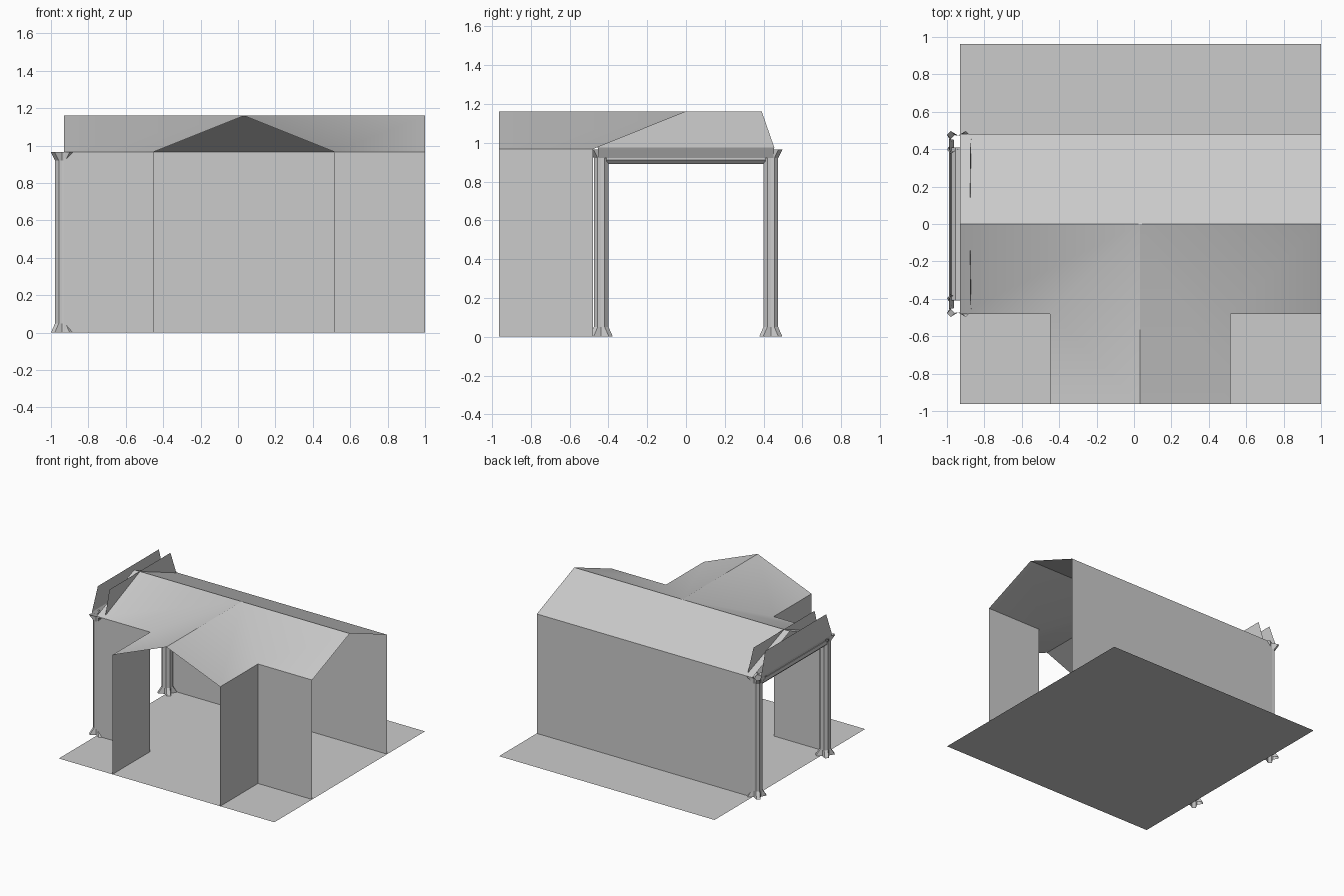
import bpy
import math

cube = bpy.data.objects.get("Cube")
if cube:
    bpy.data.objects.remove(cube, do_unlink=True)

grey = bpy.data.materials.new("plain_grey")
grey.use_nodes = True
colour = (0.6, 0.6, 0.6, 1)
grey.diffuse_color = colour
grey.node_tree.nodes["Principled BSDF"].inputs["Base Color"].default_value = colour


def build(name, verts, faces):
    mesh = bpy.data.meshes.new(name)
    mesh.from_pydata(verts, [], faces)
    mesh.materials.append(grey)
    obj = bpy.data.objects.new(name, mesh)
    bpy.context.collection.objects.link(obj)
    return obj


def wall(name, a, b):
    """Upright sheet between two plan points, up to the eaves."""
    verts = [(*a, 0), (*b, 0), (*b, EAVE), (*a, EAVE)]
    return build(name, verts, [(0, 1, 2, 3)])


def loft(name, rings, capped=False):
    """Join equal rings of points into a tube."""
    n = len(rings[0])
    verts = [p for ring in rings for p in ring]
    faces = [(k * n + i, k * n + (i + 1) % n, (k + 1) * n + (i + 1) % n, (k + 1) * n + i)
             for k in range(len(rings) - 1) for i in range(n)]
    if capped:
        faces += [tuple(range(n)), tuple(range(len(verts) - n, len(verts)))]
    return build(name, verts, faces)


# Main sizes
LEFT, RIGHT = -0.93, 1.0
HALF, DEPTH = 0.48, 0.963
EAVE, RIDGE = 0.967, 1.16
WING_A, WING_B = -0.45, 0.515
MID = (WING_A + WING_B) / 2

# Ground sheet
build("ground", [(LEFT, -DEPTH, 0), (RIGHT, -DEPTH, 0), (RIGHT, DEPTH, 0), (LEFT, DEPTH, 0)],
      [(0, 1, 2, 3)])

# Walls of the hall and the front wing, open at the three ends
wall("back_wall", (RIGHT, HALF), (LEFT, HALF))
wall("front_wall_right", (LEFT, -HALF), (WING_A, -HALF))
wall("front_wall_left", (WING_B, -HALF), (RIGHT, -HALF))
wall("wing_wall_right", (WING_A, -HALF), (WING_A, -DEPTH))
wall("wing_wall_left", (WING_B, -DEPTH), (WING_B, -HALF))

# Crossed gable roof, valleys shaded smooth and ridges sharp
roof = build("roof", [
    (LEFT, HALF, EAVE), (RIGHT, HALF, EAVE),
    (LEFT, 0, RIDGE), (MID, 0, RIDGE), (RIGHT, 0, RIDGE),
    (LEFT, -HALF, EAVE), (WING_A, -HALF, EAVE), (WING_B, -HALF, EAVE), (RIGHT, -HALF, EAVE),
    (WING_A, -DEPTH, EAVE), (MID, -DEPTH, RIDGE), (WING_B, -DEPTH, EAVE)],
    [(1, 0, 2, 3, 4), (5, 6, 3, 2), (7, 8, 4, 3), (6, 9, 10, 3), (11, 7, 3, 10)])
bpy.context.view_layer.objects.active = roof
roof.select_set(True)
bpy.ops.object.shade_smooth_by_angle(angle=math.radians(35))
roof.select_set(False)

# Portal columns with corners that flare at the foot and head
PORTAL_X = -0.94


def column_ring(cy, z, wide, narrow):
    quarter = [(0.036, 0), (wide, narrow), (narrow, wide)]
    ring = []
    for turn in range(4):
        for x, y in quarter:
            for _ in range(turn):
                x, y = -y, x
            ring.append((PORTAL_X + x, cy + y, z))
    return ring


for side, name in ((-1, "front_column"), (1, "back_column")):
    cy = side * 0.437
    loft(name, [column_ring(cy, 0, 0.06, 0.04), column_ring(cy, 0.05, 0.038, 0.018),
                column_ring(cy, 0.92, 0.038, 0.018), column_ring(cy, 0.965, 0.06, 0.04)])

# Eight-sided beam over the portal
angles = [math.radians(45 * i + 22.5) for i in range(8)]
loft("portal_beam", [[(PORTAL_X + 0.04 * math.cos(a), y, 0.927 + 0.04 * math.sin(a)) for a in angles]
                     for y in (0.41, -0.41)], capped=True)

# Tapered panels on both sides of the beam
for side, name in ((-1, "outer_panel"), (1, "inner_panel")):
    rows = [(0.032, 0.45, 0.92), (0.06, 0.455, 0.975), (0.052, 0.39, 1.162)]
    verts = [(LEFT + side * dx, s * y, z) for dx, y, z in rows for s in (-1, 1)]
    faces = [(0, 1, 3, 2), (2, 3, 5, 4)]
    build(name, verts, [f if side > 0 else f[::-1] for f in faces])
